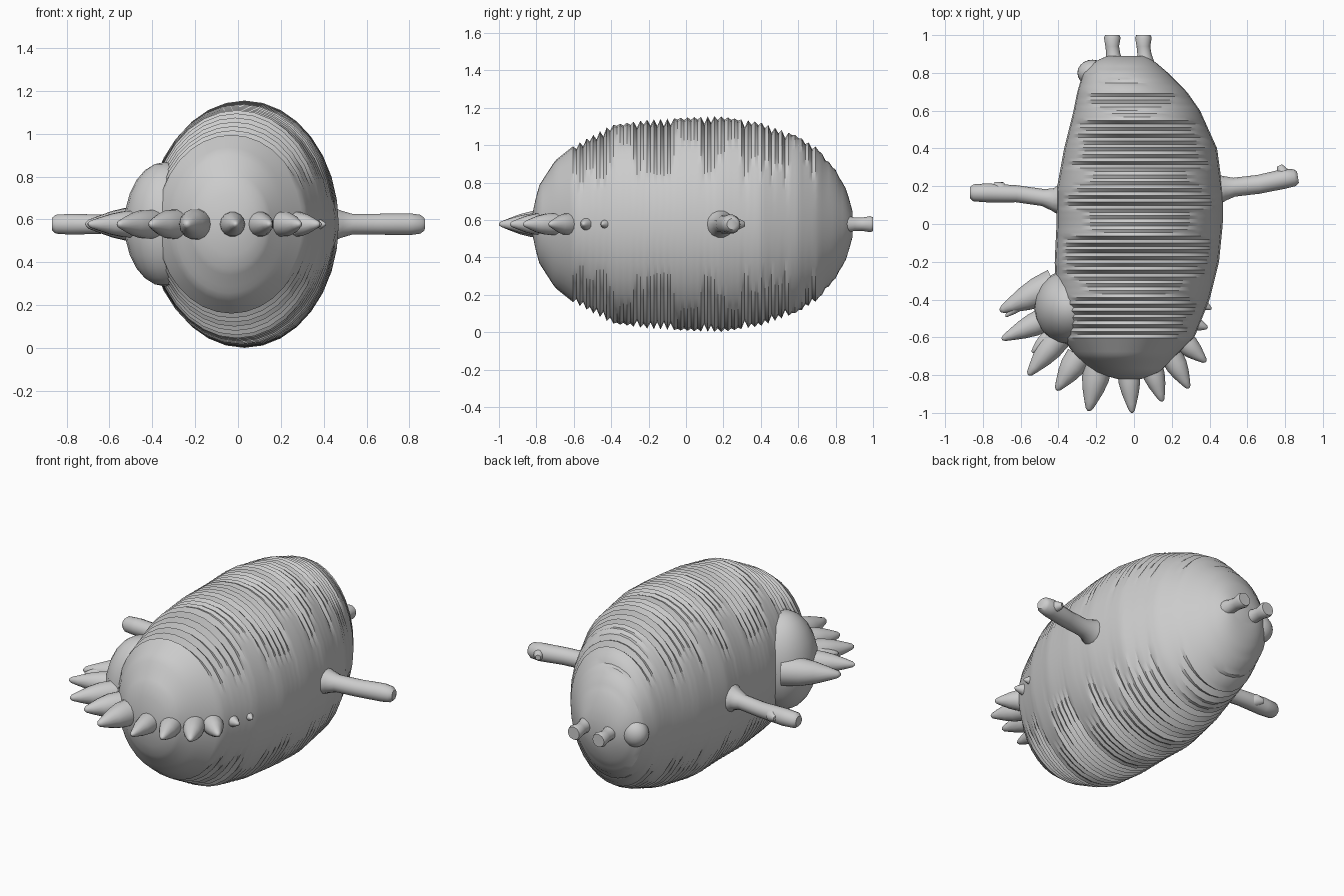
import bpy, bmesh, math, random
from mathutils import Vector

random.seed(4)
MID = 0.578  # height of the body's axis

cube = bpy.data.objects.get("Cube")
if cube:
    bpy.data.objects.remove(cube)

grey = bpy.data.materials.new("plain grey")
grey.use_nodes = True
grey.diffuse_color = (0.6, 0.6, 0.6, 1)
grey.node_tree.nodes["Principled BSDF"].inputs["Base Color"].default_value = (0.6, 0.6, 0.6, 1)


def loft(name, rings, angle=35):
    """Skin a list of rings of points and close both ends."""
    bm = bmesh.new()
    loops = [[bm.verts.new(p) for p in ring] for ring in rings]
    n = len(loops[0])
    for a, b in zip(loops, loops[1:]):
        for i in range(n):
            j = (i + 1) % n
            bm.faces.new((a[i], a[j], b[j], b[i]))
    bm.faces.new(loops[0])
    bm.faces.new(loops[-1])
    bmesh.ops.recalc_face_normals(bm, faces=bm.faces[:])
    mesh = bpy.data.meshes.new(name)
    bm.to_mesh(mesh)
    bm.free()
    finish(bpy.data.objects.new(name, mesh), angle, True)


def finish(obj, angle=35, link=False):
    if link:
        bpy.context.collection.objects.link(obj)
    obj.data.materials.append(grey)
    bpy.ops.object.select_all(action='DESELECT')
    obj.select_set(True)
    bpy.context.view_layer.objects.active = obj
    bpy.ops.object.shade_smooth_by_angle(angle=math.radians(angle))


def tube(name, path, radii, sides=14):
    """Round limb through points (x, y) lying on the body's axis height."""
    pts = [Vector((x, y, MID)) for x, y in path]
    rings = []
    for i, p in enumerate(pts):
        t = (pts[min(i + 1, len(pts) - 1)] - pts[max(i - 1, 0)]).normalized()
        side, up = t.cross(Vector((0, 0, 1))), Vector((0, 0, 1))
        rings.append([p + radii[i] * (side * math.cos(k * math.tau / sides)
                                      + up * math.sin(k * math.tau / sides))
                      for k in range(sides)])
    loft(name, rings, 50)


def ball(name, place, size):
    bpy.ops.mesh.primitive_uv_sphere_add(segments=20, ring_count=12, location=place)
    obj = bpy.context.object
    obj.name = name
    obj.scale = size
    finish(obj)


# Body stations: y, right edge, left edge, half height
stations = [
    (-0.82, -0.09, 0.04, 0.06), (-0.79, -0.20, 0.13, 0.20), (-0.70, -0.31, 0.22, 0.34),
    (-0.60, -0.38, 0.32, 0.42), (-0.40, -0.41, 0.40, 0.53), (-0.20, -0.42, 0.45, 0.56),
    (0.00, -0.41, 0.47, 0.57), (0.18, -0.41, 0.47, 0.578), (0.40, -0.37, 0.44, 0.545),
    (0.60, -0.32, 0.35, 0.47), (0.70, -0.30, 0.28, 0.41), (0.80, -0.27, 0.18, 0.29),
    (0.86, -0.21, 0.11, 0.18), (0.89, -0.14, 0.06, 0.07)]


def station_at(y):
    for a, b in zip(stations, stations[1:]):
        if y <= b[0]:
            f = (y - a[0]) / (b[0] - a[0])
            return [p + (q - p) * f for p, q in zip(a, b)]
    return stations[-1]


# Ridged body: height jitters from ring to ring, flanks stay even
SIDES, RINGS = 32, 96
body = []
for r in range(RINGS):
    y, lo, hi, half = station_at(-0.82 + 1.71 * r / (RINGS - 1))
    if y > -0.62 and y < 0.84 and r % 2:
        half *= random.uniform(0.92, 0.99)
    body.append([((lo + hi) / 2 + (hi - lo) / 2 * math.cos(k * math.tau / SIDES), y,
                  MID + half * math.sin(k * math.tau / SIDES)) for k in range(SIDES)])
loft("body", body, 30)

# Bulges at the front right and the rear
ball("front_bulge", (-0.34, -0.44, MID), (0.19, 0.20, 0.29))
ball("rear_bulge", (-0.22, 0.80, MID), (0.08, 0.07, 0.08))

# Fringe of plump spikes: base x, y, tip x, y, radius
spikes = [
    (-0.42, -0.32, -0.71, -0.46, 0.085), (-0.46, -0.50, -0.70, -0.61, 0.065),
    (-0.40, -0.60, -0.56, -0.80, 0.07), (-0.29, -0.70, -0.41, -0.88, 0.07),
    (-0.19, -0.75, -0.24, -0.99, 0.075), (-0.03, -0.77, -0.01, -1.00, 0.06),
    (0.09, -0.75, 0.15, -0.94, 0.06), (0.20, -0.70, 0.29, -0.87, 0.06),
    (0.25, -0.61, 0.38, -0.73, 0.06), (0.30, -0.52, 0.39, -0.55, 0.04),
    (0.35, -0.42, 0.41, -0.45, 0.03), (-0.60, -0.42, -0.68, -0.49, 0.03),
    (-0.45, -0.60, -0.54, -0.68, 0.04)]
taper = [(0, 1), (0.3, 0.95), (0.55, 0.75), (0.8, 0.45), (0.95, 0.25), (1, 0.08)]
for i, (bx, by, tx, ty, rad) in enumerate(spikes):
    tube(f"spike_{i + 1}", [(bx + (tx - bx) * f, by + (ty - by) * f) for f, _ in taper],
         [rad * s for _, s in taper])

# Arms with a flared shoulder, a rounded end and a small thumb
tube("left_arm", [(0.42, 0.18), (0.48, 0.19), (0.53, 0.195), (0.66, 0.21), (0.80, 0.24),
                  (0.85, 0.245), (0.868, 0.248)], [0.09, 0.065, 0.05, 0.05, 0.052, 0.045, 0.03])
tube("left_thumb", [(0.80, 0.24), (0.785, 0.28), (0.77, 0.31)], [0.035, 0.03, 0.015])
tube("right_arm", [(-0.37, 0.13), (-0.43, 0.13), (-0.48, 0.14), (-0.62, 0.16), (-0.78, 0.165),
                   (-0.85, 0.165), (-0.868, 0.165)], [0.10, 0.06, 0.045, 0.045, 0.05, 0.045, 0.03])
tube("right_thumb", [(-0.69, 0.16), (-0.715, 0.195), (-0.745, 0.21)], [0.04, 0.035, 0.015])

# Short legs with slightly swollen feet
for name, x in (("right_leg", -0.115), ("left_leg", 0.05)):
    tube(name, [(x + 0.01, 0.83), (x + 0.005, 0.90), (x, 0.94), (x, 0.985), (x, 1.0)],
         [0.055, 0.037, 0.036, 0.044, 0.038])
